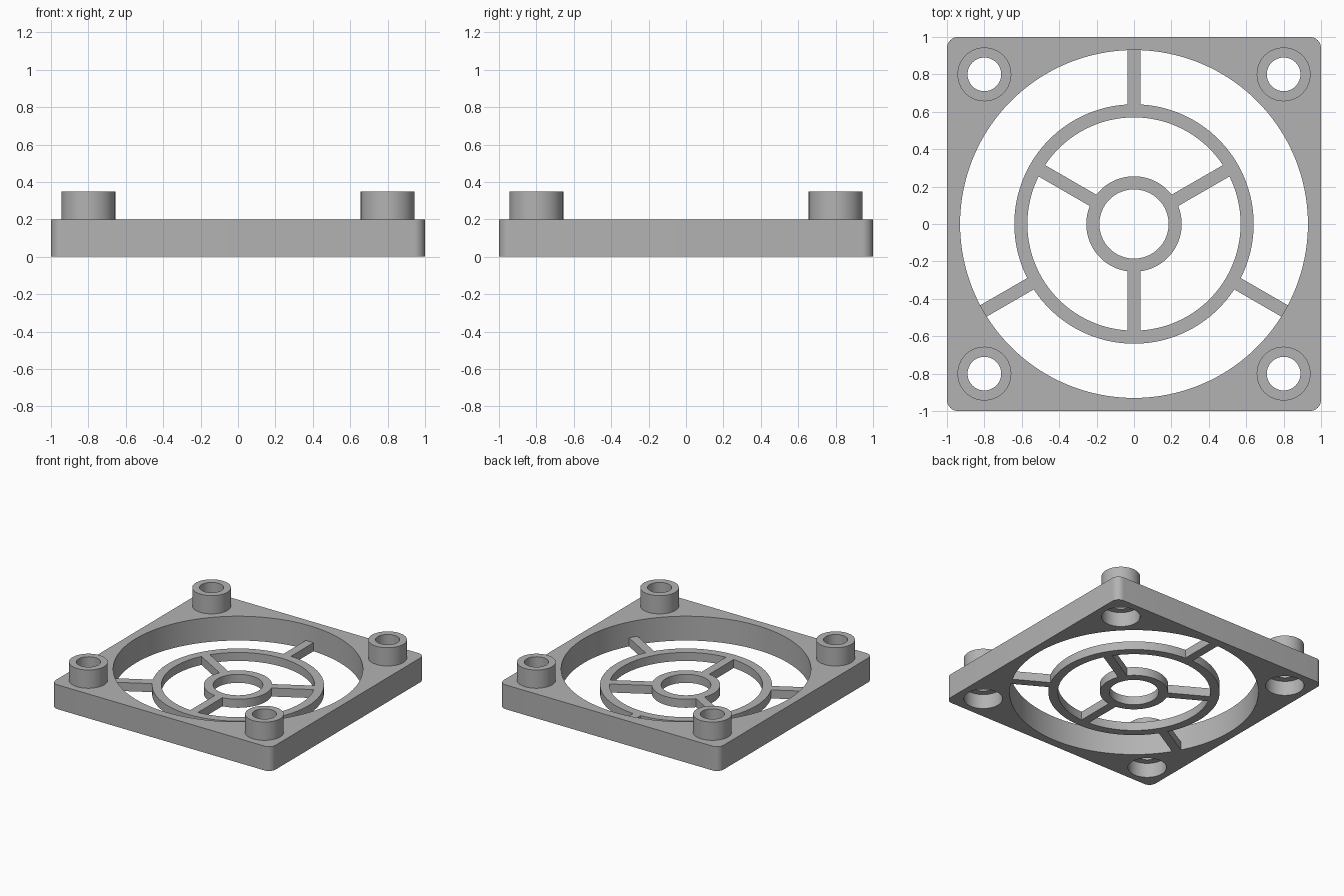
import bpy, bmesh, math
from mathutils import Matrix

old = bpy.data.objects.get("Cube")
if old:
    bpy.data.objects.remove(old, do_unlink=True)

grey = bpy.data.materials.new("plain grey")
grey.use_nodes = True
GREY = (0.45, 0.45, 0.45, 1)
grey.diffuse_color = GREY
grey.node_tree.nodes["Principled BSDF"].inputs["Base Color"].default_value = GREY

HEIGHT, TOP, GRILLE = 0.2, 0.35, 0.07
HOLE = 0.8        # screw hole offset from the centre
RECESS = 0.12     # depth of the screw head recess


def make(name, bm):
    bmesh.ops.recalc_face_normals(bm, faces=bm.faces)
    mesh = bpy.data.meshes.new(name)
    bm.to_mesh(mesh)
    bm.free()
    mesh.materials.append(grey)
    ob = bpy.data.objects.new(name, mesh)
    bpy.context.collection.objects.link(ob)
    return ob


def cylinder(name, r, z0, z1, x=0, y=0, sides=64):
    bm = bmesh.new()
    bmesh.ops.create_cone(bm, cap_ends=True, segments=sides, radius1=r, radius2=r,
                          depth=z1 - z0,
                          matrix=Matrix.Translation((x, y, (z0 + z1) / 2)))
    return make(name, bm)


def spoke(angle, r0, r1):
    bm = bmesh.new()
    place = (Matrix.Rotation(math.radians(angle), 4, "Z")
             @ Matrix.Translation(((r0 + r1) / 2, 0, GRILLE / 2))
             @ Matrix.Diagonal((r1 - r0, 0.07, GRILLE, 1)))
    bmesh.ops.create_cube(bm, size=1, matrix=place)
    return make("spoke", bm)


def combine(target, tool, operation):
    mod = target.modifiers.new("cut", "BOOLEAN")
    mod.operation, mod.solver, mod.object = operation, "EXACT", tool
    bpy.context.view_layer.objects.active = target
    bpy.ops.object.modifier_apply(modifier=mod.name)
    bpy.data.objects.remove(tool, do_unlink=True)


def ring(name, outer, inner):
    ob = cylinder(name, outer, 0, GRILLE, sides=128)
    combine(ob, cylinder("cutter", inner, -0.1, 0.5, sides=128), "DIFFERENCE")
    return ob


# Square frame with rounded upright corners
bm = bmesh.new()
bmesh.ops.create_cube(bm, size=1, matrix=Matrix.Translation((0, 0, HEIGHT / 2))
                      @ Matrix.Diagonal((2, 2, HEIGHT, 1)))
upright = [e for e in bm.edges if abs(e.verts[0].co.z - e.verts[1].co.z) > 0.1]
bmesh.ops.bevel(bm, geom=upright, offset=0.06, segments=8, profile=0.5, affect="EDGES")
frame = make("frame", bm)
combine(frame, cylinder("cutter", 0.93, -0.1, 0.5, sides=128), "DIFFERENCE")

# Corner bosses with through holes and recesses underneath
for x in (-HOLE, HOLE):
    for y in (-HOLE, HOLE):
        combine(frame, cylinder("boss", 0.144, 0.15, TOP, x, y), "UNION")
        combine(frame, cylinder("cutter", 0.09, -0.1, 0.5, x, y), "DIFFERENCE")
        combine(frame, cylinder("cutter", 0.144, -0.1, RECESS, x, y), "DIFFERENCE")

# Guard: two rings, three inner spokes and three outer spokes
guard = ring("guard_grille", 0.64, 0.57)
combine(guard, ring("hub_ring", 0.255, 0.185), "UNION")
for i in range(3):
    combine(guard, spoke(30 + 120 * i, 0.22, 0.605), "UNION")
    combine(guard, spoke(90 + 120 * i, 0.605, 0.94), "UNION")

# Join the guard to the frame and shade the round walls
combine(frame, guard, "UNION")
frame.name = "fan_guard_frame"
frame.data.materials.clear()
frame.data.materials.append(grey)
bpy.ops.object.select_all(action="DESELECT")
frame.select_set(True)
bpy.context.view_layer.objects.active = frame
bpy.ops.object.shade_smooth_by_angle(angle=math.radians(30))
